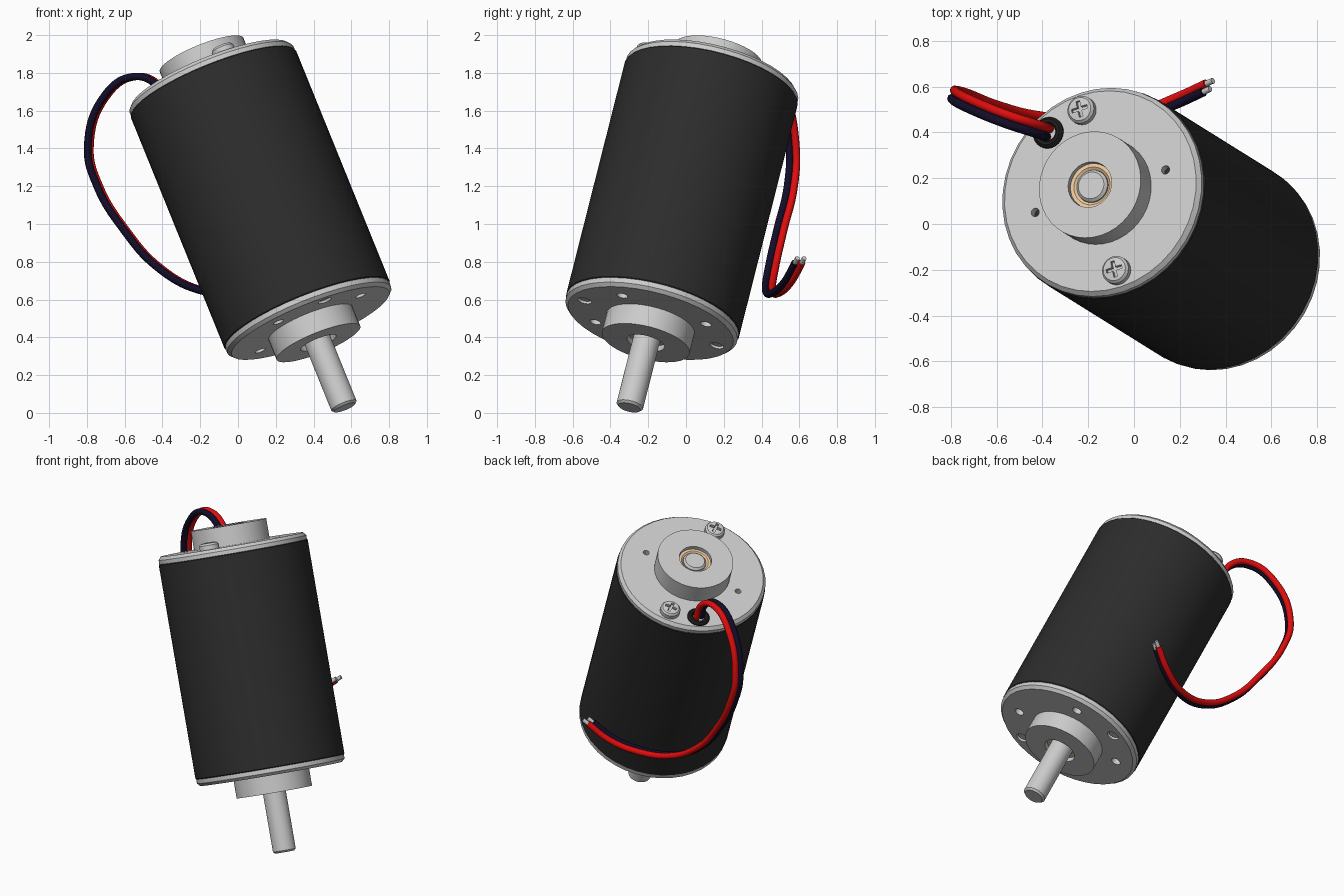
import bpy, bmesh, math
from mathutils import Matrix, Vector

if "Cube" in bpy.data.objects:
    bpy.data.objects.remove(bpy.data.objects["Cube"])

# Motor frame: local z runs up the tilted axis from the shaft tip, local x points at a screw
TIP = Vector((0.565, -0.30, 0.028))
D = Vector((-0.366, 0.228, 0.902)).normalized()
U = Vector((0.2, -0.93, 0.32))
U = (U - D * U.dot(D)).normalized()
V = D.cross(U)
FRAME = Matrix.Translation(TIP) @ Matrix((U, V, D)).transposed().to_4x4()


def material(name, rgb):
    m = bpy.data.materials.new(name)
    m.diffuse_color = (*rgb, 1)
    m.use_nodes = True
    m.node_tree.nodes["Principled BSDF"].inputs["Base Color"].default_value = m.diffuse_color
    return m


BLACK = material("black_paint", (0.025, 0.025, 0.025))
RUBBER = material("rubber", (0.012, 0.012, 0.012))
RED = material("red_wire", (0.75, 0.004, 0.004))
NAVY = material("navy_wire", (0.006, 0.004, 0.022))
BRONZE = material("bronze", (0.85, 0.6, 0.35))


def smooth(ob):
    ob.data.shade_smooth()
    ob.data.set_sharp_from_angle(angle=math.radians(32))


def add(name, bm, mat=None, world=FRAME):
    bmesh.ops.recalc_face_normals(bm, faces=bm.faces)
    me = bpy.data.meshes.new(name)
    bm.to_mesh(me)
    bm.free()
    ob = bpy.data.objects.new(name, me)
    bpy.context.collection.objects.link(ob)
    ob.matrix_world = world
    if mat:
        me.materials.append(mat)
    smooth(ob)
    return ob


def lathe(name, profile, mat=None, at=(0, 0), n=32):
    """Spin (radius, height) points around the local z axis at a given spot."""
    bm = bmesh.new()
    vs = [bm.verts.new((r, 0, z)) for r, z in profile]
    es = [bm.edges.new(p) for p in zip(vs, vs[1:])]
    bmesh.ops.spin(bm, geom=vs + es, cent=(0, 0, 0), axis=(0, 0, 1),
                   angle=math.tau, steps=n, use_duplicate=False)
    bmesh.ops.remove_doubles(bm, verts=bm.verts, dist=1e-5)
    bmesh.ops.translate(bm, verts=bm.verts, vec=(*at, 0))
    return add(name, bm, mat)


def rod(name, r, z0, z1, mat=None, at=(0, 0), n=32, c=0.0):
    pts = [(0, z0), (r - c, z0), (r, z0 + c), (r, z1 - c), (r - c, z1), (0, z1)]
    return lathe(name, pts if c else [pts[0], (r, z0), (r, z1), pts[-1]], mat, at, n)


def box(name, size, centre):
    bm = bmesh.new()
    bmesh.ops.create_cube(bm, size=1, matrix=Matrix.Translation(centre) @ Matrix.Diagonal((*size, 1)))
    return add(name, bm)


def polar(r, deg):
    a = math.radians(deg)
    return (r * math.cos(a), r * math.sin(a))


def cut(ob, cutters):
    for c in cutters:
        m = ob.modifiers.new("cut", 'BOOLEAN')
        m.object, m.operation, m.solver = c, 'DIFFERENCE', 'EXACT'
    bpy.context.view_layer.update()
    me = bpy.data.meshes.new_from_object(ob.evaluated_get(bpy.context.evaluated_depsgraph_get()))
    ob.modifiers.clear()
    ob.data = me
    for c in cutters:
        bpy.data.objects.remove(c)
    smooth(ob)


# Painted can and through shaft
rod("motor_can", 0.472, 0.537, 1.903, BLACK, n=40, c=0.008)
rod("shaft", 0.072, 0, 2.055, c=0.012)

# Top end cap with hollow boss, vent holes and grommet hole
top = lathe("top_cap", [(0, 1.9), (0.468, 1.9), (0.468, 1.925), (0.45, 1.945), (0.239, 1.945),
                        (0.239, 2.07), (0.102, 2.07), (0.102, 1.99), (0, 1.99)], n=40)
cut(top, [rod("vent_cutter", 0.019, 1.85, 2, at=polar(0.313, a), n=16) for a in (90, 270)])

# Bottom end cap with boss, mounting holes and screw holes
bottom = lathe("bottom_cap", [(0, 0.54), (0.468, 0.54), (0.468, 0.513), (0.45, 0.495), (0.239, 0.495),
                              (0.239, 0.38), (0.102, 0.38), (0.102, 0.45), (0, 0.45)], n=40)
cut(bottom, [rod("mount_cutter", 0.03, 0.45, 0.53, at=polar(0.338, a), n=16) for a in (45, 135, 225, 315)]
    + [rod("screw_cutter", 0.038, 0.45, 0.53, at=polar(0.377, a), n=16) for a in (0, 180)])

# Bronze bearings around the shaft at both ends
for name, z0, z1 in (("top_bearing", 1.98, 2.045), ("bottom_bearing", 0.41, 0.46)):
    lathe(name, [(0.073, z0), (0.101, z0), (0.101, z1), (0.085, z1), (0.073, z1 - 0.01), (0.073, z0)], BRONZE)

# Through screws: cross-slot heads on top, threaded ends below
for i, a in enumerate((0, 180)):
    x, y = polar(0.377, a)
    head = lathe(f"screw_head_{i}", [(0, 1.94), (0.062, 1.94), (0.062, 1.973), (0.052, 1.985),
                                     (0.025, 1.99), (0, 1.991)], at=(x, y), n=24)
    cut(head, [box("slot_a", (0.074, 0.017, 0.05), (x, y, 1.994)),
               box("slot_b", (0.017, 0.074, 0.05), (x, y, 1.994))])
    rod(f"screw_end_{i}", 0.034, 0.505, 0.535, at=(x, y), n=16, c=0.004)

# Rubber grommet
lathe("grommet", [(0, 1.93), (0.07, 1.93), (0.07, 1.952), (0.058, 1.966), (0.045, 1.966),
                  (0.036, 1.955), (0.036, 1.94), (0, 1.94)], RUBBER, at=polar(0.374, 208), n=24)

# Looping pair of wires with stripped ends
PATH = [(-0.365, 0.395, 1.60), (-0.425, 0.415, 1.735), (-0.55, 0.455, 1.78), (-0.70, 0.515, 1.68),
        (-0.79, 0.565, 1.40), (-0.74, 0.555, 1.20), (-0.60, 0.50, 0.97), (-0.42, 0.455, 0.77),
        (-0.20, 0.44, 0.65), (0.02, 0.475, 0.635), (0.19, 0.54, 0.695), (0.31, 0.595, 0.795)]


def tube(name, points, r, mat=None):
    cu = bpy.data.curves.new(name, 'CURVE')
    cu.dimensions = '3D'
    cu.bevel_depth, cu.bevel_resolution, cu.resolution_u = r, 3, 8
    cu.use_fill_caps = True
    sp = cu.splines.new('BEZIER')
    sp.bezier_points.add(len(points) - 1)
    for bp, p in zip(sp.bezier_points, points):
        bp.co = p
        bp.handle_left_type = bp.handle_right_type = 'AUTO'
    if mat:
        cu.materials.append(mat)
    ob = bpy.data.objects.new(name, cu)
    bpy.context.collection.objects.link(ob)


for name, mat, off in (("red_wire", RED, (0.006, 0.018, 0)), ("navy_wire", NAVY, (-0.006, -0.018, 0))):
    pts = [Vector(p) + Vector(off) for p in PATH]
    tube(name, pts, 0.02, mat)
    step = (pts[-1] - pts[-2]).normalized()
    tube(name + "_stripped_end", [pts[-1] - step * 0.02, pts[-1] + step * 0.04], 0.013)
